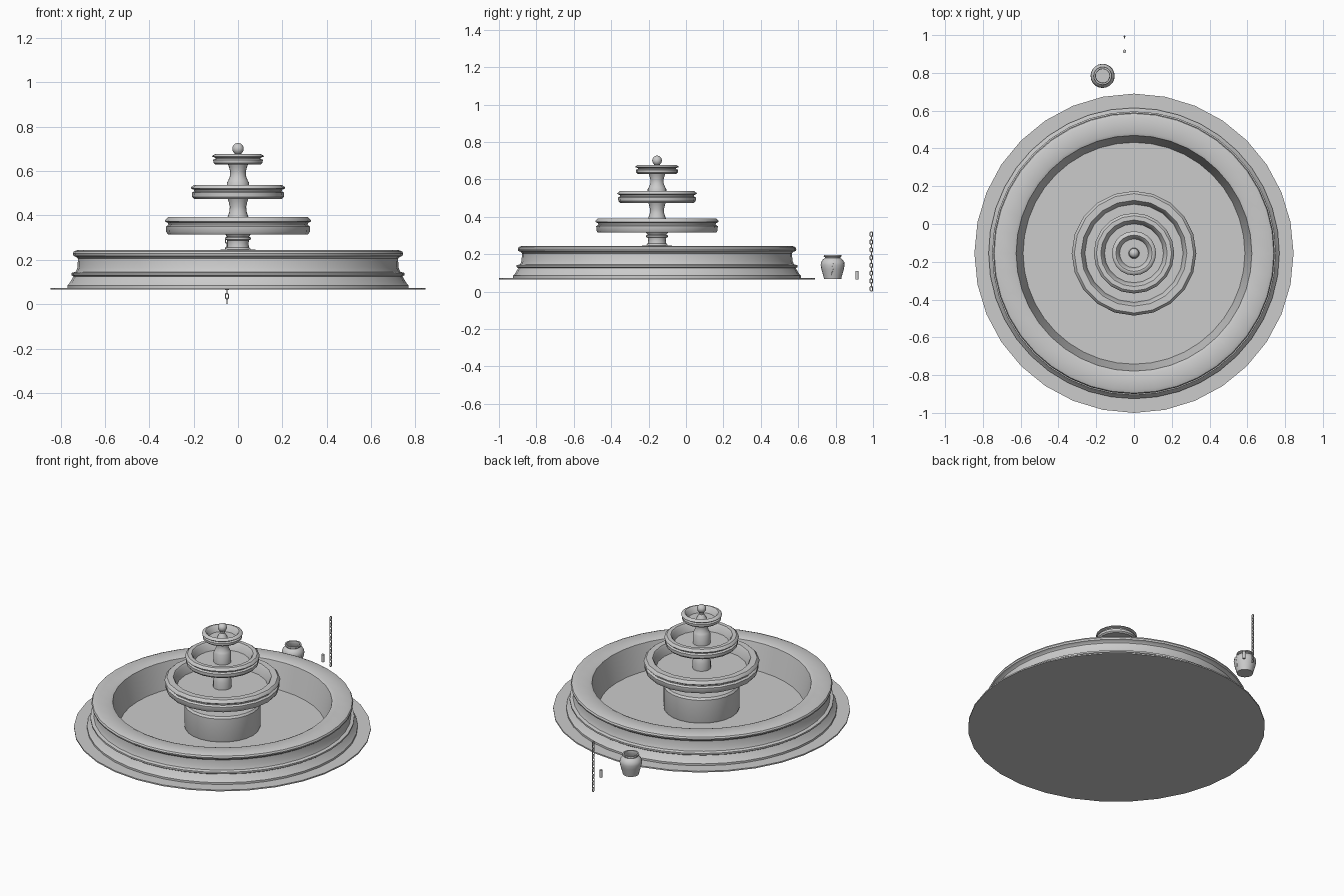
import bpy, math

if "Cube" in bpy.data.objects:
    bpy.data.objects.remove(bpy.data.objects["Cube"])

CX, CY = 0.0, -0.155   # fountain axis


def finish(name, verts, faces, smooth=35):
    me = bpy.data.meshes.new(name)
    me.from_pydata(verts, [], faces)
    ob = bpy.data.objects.new(name, me)
    bpy.context.collection.objects.link(ob)
    bpy.ops.object.select_all(action='DESELECT')
    ob.select_set(True)
    bpy.context.view_layer.objects.active = ob
    bpy.ops.object.shade_smooth_by_angle(angle=math.radians(smooth))
    return ob


def lathe(name, profile, x=CX, y=CY, n=32):
    """Revolve an (r, z) profile, running bottom to top outside; ends are capped."""
    verts, faces = [], []
    for r, z in profile:
        for i in range(n):
            a = 2 * math.pi * i / n
            verts.append((x + r * math.cos(a), y + r * math.sin(a), z))
    for k in range(len(profile) - 1):
        for i in range(n):
            j = (i + 1) % n
            faces.append((k * n + i, k * n + j, (k + 1) * n + j, (k + 1) * n + i))
    last = (len(profile) - 1) * n
    faces.append(tuple(reversed(range(n))))
    faces.append(tuple(range(last, last + n)))
    return finish(name, verts, faces)


def bowl(name, r, z0, z1, inner):
    """Shallow bowl with a groove under a rounded lip."""
    h = z1 - z0
    lathe(name, [(r - .014, z0), (r - .006, z0 + .15 * h), (r - .005, z0 + .45 * h),
                 (r - .016, z0 + .55 * h), (r - .014, z0 + .66 * h), (r, z0 + .76 * h),
                 (r - .002, z0 + .85 * h), (r - .014, z1), (inner + .008, z1),
                 (inner, z0 + .85 * h), (inner - .012, z0 + .2 * h)], n=20)


# Ground slab and pool
lathe("ground_slab", [(.845, .065), (.845, .073)])
lathe("pool_basin", [(.77, .07), (.77, .085), (.76, .095), (.742, .125), (.751, .131),
                     (.751, .141), (.732, .146), (.724, .165), (.722, .205), (.728, .212),
                     (.742, .218), (.745, .228), (.74, .238), (.722, .245), (.64, .245),
                     (.624, .238), (.587, .08)], n=40)
lathe("pedestal", [(.212, .075), (.217, .09), (.217, .225), (.208, .237)], n=24)

# Tiers
bowl("lower_bowl", .33, .315, .392, .272)
bowl("middle_bowl", .213, .475, .537, .168)
bowl("top_bowl", .117, .63, .677, .088)

# Stem sections
lathe("lower_stem", [(.11, .23), (.105, .243), (.06, .247), (.05, .256), (.047, .275),
                     (.05, .288), (.058, .292), (.058, .3), (.05, .304), (.06, .318)], n=20)
lathe("middle_stem", [(.052, .328), (.052, .375), (.046, .395), (.038, .42),
                      (.037, .44), (.043, .465), (.048, .478)], n=20)
lathe("upper_stem", [(.05, .485), (.05, .548), (.044, .558), (.036, .578),
                     (.035, .598), (.041, .62), (.046, .633)], n=20)

# Finial
ball = [(.026 * math.sin(t), .701 - .026 * math.cos(t))
        for t in [math.pi * (.2 + .78 * k / 8) for k in range(9)]]
lathe("finial", [(.03, .637), (.022, .655), (.014, .668)] + ball, n=16)

# Jar with open mouth
JX, JY = -.166, .784
lathe("jar", [(.046, .068), (.05, .085), (.06, .12), (.064, .142), (.062, .158),
              (.052, .172), (.041, .18), (.042, .184), (.048, .188), (.047, .195),
              (.038, .195), (.036, .18), (.054, .145), (.044, .08)], JX, JY, 20)

# Thin crack down the jar's side
crack = bpy.data.curves.new("jar_crack", 'CURVE')
crack.dimensions = '3D'
crack.bevel_depth = .0012
crack.bevel_resolution = 0
pts = [(.006, .17, .053), (.003, .15, .063), (-.003, .135, .063),
       (.004, .12, .06), (-.004, .1, .054), (-.008, .086, .05)]
sp = crack.splines.new('POLY')
sp.points.add(len(pts) - 1)
for p, (dy, z, r) in zip(sp.points, pts):
    p.co = (JX + math.sqrt(r * r - dy * dy), JY + dy, z, 1)
bpy.context.collection.objects.link(bpy.data.objects.new("jar_crack", crack))

# Small peg
lathe("peg", [(.009, .064), (.009, .11)], -.05, .914, 12)


# Hanging chain: links alternate between the y and x directions
def chain(name, x, y, count, pitch, n=8, m=6):
    verts, faces = [], []
    for k in range(count):
        base, zc = len(verts), .0155 + k * pitch
        for i in range(n):
            a = 2 * math.pi * (i + .5) / n
            for j in range(m):
                b = 2 * math.pi * j / m
                d = .0025 * math.cos(b)
                u, w = (.0068 + d) * math.cos(a), .0025 * math.sin(b)
                z = zc + (.006 * (1 if math.sin(a) > 0 else -1)) + (.0072 + d) * math.sin(a)
                verts.append((x + w, y + u, z) if k % 2 == 0 else (x - u, y + w, z))
        for i in range(n):
            for j in range(m):
                i2, j2 = (i + 1) % n, (j + 1) % m
                faces.append((base + i * m + j, base + i2 * m + j,
                              base + i2 * m + j2, base + i * m + j2))
    finish(name, verts, faces)


chain("chain", -.05, .991, 15, .0208)
